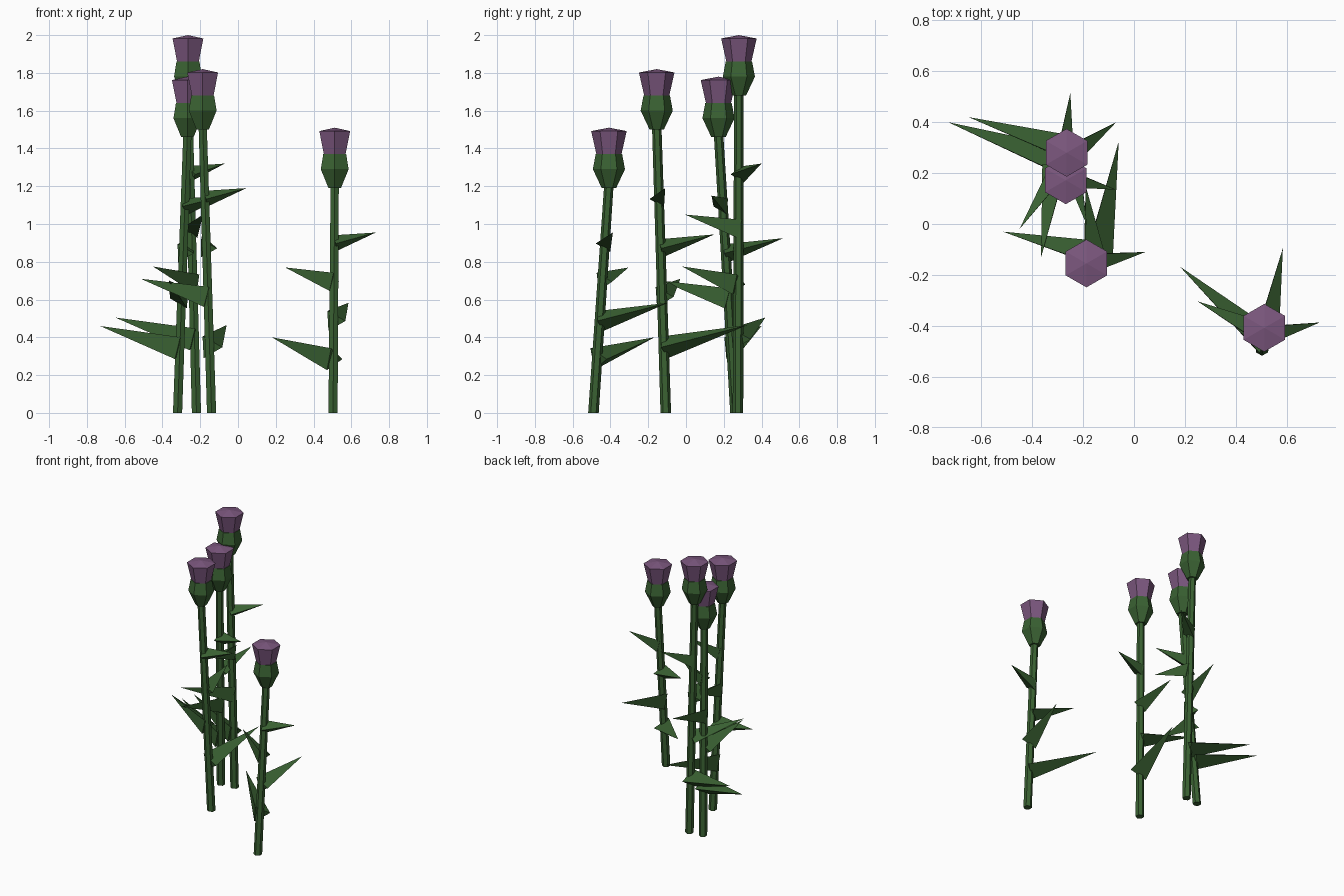
import bpy, bmesh, math
from mathutils import Vector

if "Cube" in bpy.data.objects:
    bpy.data.objects.remove(bpy.data.objects["Cube"])


def material(name, rgb):
    m = bpy.data.materials.new(name)
    m.diffuse_color = (*rgb, 1)
    m.use_nodes = True
    m.node_tree.nodes["Principled BSDF"].inputs["Base Color"].default_value = m.diffuse_color
    return m


GREEN = material("leaf green", (0.042, 0.120, 0.032))
PURPLE = material("petal purple", (0.200, 0.096, 0.210))


def finish(bm, name, mat):
    bmesh.ops.recalc_face_normals(bm, faces=bm.faces)
    me = bpy.data.meshes.new(name)
    bm.to_mesh(me)
    bm.free()
    me.materials.append(mat)
    bpy.context.collection.objects.link(bpy.data.objects.new(name, me))


def hex_loft(name, rings, mat, apex=None):
    """Six-sided solid through (centre, radius) rings, corners on +-y."""
    bm = bmesh.new()
    loops = []
    for c, r in rings:
        loops.append([bm.verts.new(c + Vector((r * math.sin(i * math.pi / 3),
                                               r * math.cos(i * math.pi / 3), 0)))
                      for i in range(6)])
    for a, b in zip(loops, loops[1:]):
        for i in range(6):
            j = (i + 1) % 6
            bm.faces.new((a[i], a[j], b[j], b[i]))
    bm.faces.new(loops[0])
    if apex is None:
        bm.faces.new(loops[-1])
    else:
        tip = bm.verts.new(apex)
        for i in range(6):
            bm.faces.new((loops[-1][i], loops[-1][(i + 1) % 6], tip))
    finish(bm, name, mat)


def leaf(name, base, tip, r):
    """Three-sided spike with its base triangle centred in the stem."""
    d = (tip - base).normalized()
    right = Vector((d.y, -d.x, 0)).normalized()
    up = right.cross(d)
    bm = bmesh.new()
    tri = [bm.verts.new(base + right * r * math.cos(a) + up * r * math.sin(a))
           for a in (0, math.tau / 3, -math.tau / 3)]
    t = bm.verts.new(tip)
    bm.faces.new(tri)
    for i in range(3):
        bm.faces.new((tri[i], tri[(i + 1) % 3], t))
    finish(bm, name, GREEN)


# each plant: stem foot, neck under the head, leaf tips from low to high
PLANTS = [
    ((-0.22, 0.275, 0), (-0.265, 0.28, 1.68),
     [(-0.65, 0.42, 0.505), (-0.45, -0.02, 0.775), (-0.185, -0.005, 1.05), (-0.07, 0.40, 1.32)]),
    ((-0.32, 0.262, 0), (-0.268, 0.172, 1.46),
     [(-0.73, 0.40, 0.46), (-0.365, -0.13, 0.70), (-0.25, 0.515, 0.925), (-0.07, 0.135, 1.15)]),
    ((-0.14, -0.107, 0), (-0.187, -0.155, 1.50),
     [(-0.06, 0.325, 0.465), (-0.515, -0.03, 0.71), (-0.19, 0.15, 0.945), (0.045, -0.11, 1.19)]),
    ((0.503, -0.49, 0), (0.512, -0.408, 1.19),
     [(0.18, -0.167, 0.40), (0.585, -0.095, 0.583), (0.25, -0.304, 0.77), (0.73, -0.387, 0.955)]),
]

for n, (foot, neck, tips) in enumerate(PLANTS, 1):
    foot, neck = Vector(foot), Vector(neck)

    def at(h):
        return neck + Vector((0, 0, h))

    # stem
    hex_loft(f"stem_{n}", [(foot, 0.028), (at(0.02), 0.025)], GREEN)
    # bulb and flower tuft
    hex_loft(f"bulb_{n}", [(neck, 0.038), (at(0.10), 0.085), (at(0.18), 0.070)], GREEN)
    hex_loft(f"flower_{n}", [(at(0.165), 0.063), (at(0.302), 0.094)], PURPLE, at(0.32))
    # leaves
    for k, tip in enumerate(tips):
        tip = Vector(tip)
        base = foot.lerp(neck, tip.z / neck.z)
        for _ in range(3):
            run = (tip - base).to_2d().length
            base = foot.lerp(neck, (tip.z - 0.26 * run) / neck.z)
        leaf(f"leaf_{n}_{k + 1}", base, tip, 0.069 - 0.006 * k)
